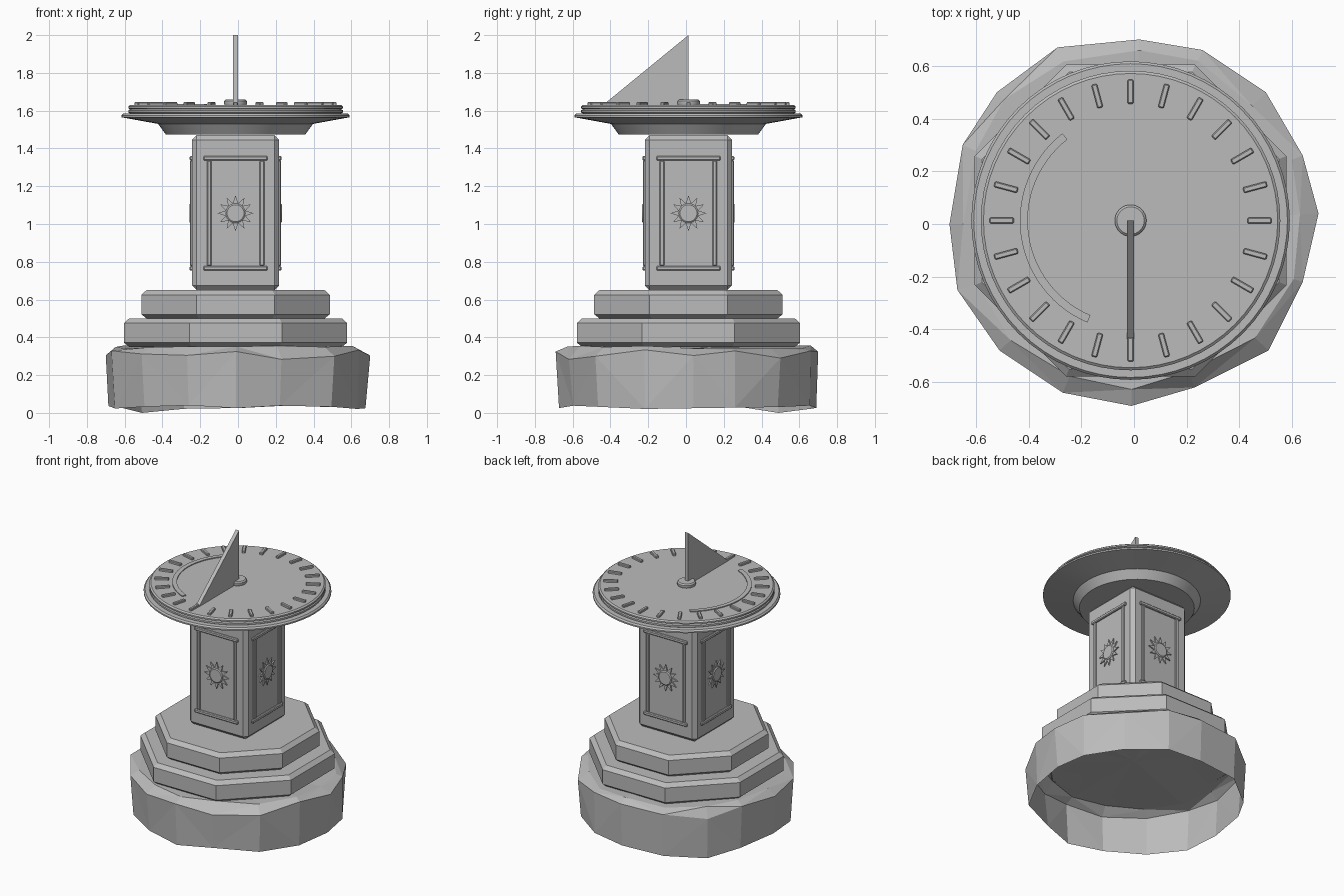
import bpy, bmesh, math, random
from mathutils import Matrix, Vector

cube = bpy.data.objects.get("Cube")
if cube:
    bpy.data.objects.remove(cube, do_unlink=True)

random.seed(4)
CENTRE = Vector((-0.013, 0.013, 0))

stone = bpy.data.materials.new("grey stone")
stone.use_nodes = True
stone.diffuse_color = (0.5, 0.5, 0.5, 1)
stone.node_tree.nodes["Principled BSDF"].inputs["Base Color"].default_value = (0.5, 0.5, 0.5, 1)


def finish(name, bm, matrix=Matrix(), bevel=0, smooth=False, segments=1, closed=True):
    """Turn a bmesh into a named stone object placed on the common axis."""
    if closed:
        bmesh.ops.recalc_face_normals(bm, faces=bm.faces[:])
    bm.transform(matrix)
    mesh = bpy.data.meshes.new(name)
    bm.to_mesh(mesh)
    bm.free()
    mesh.materials.append(stone)
    obj = bpy.data.objects.new(name, mesh)
    obj.location = CENTRE
    bpy.context.collection.objects.link(obj)
    if bevel:
        mod = obj.modifiers.new("soft edge", "BEVEL")
        mod.width = bevel
        mod.segments = segments
        mod.limit_method = "ANGLE"
    if smooth:
        bpy.ops.object.select_all(action="DESELECT")
        obj.select_set(True)
        bpy.context.view_layer.objects.active = obj
        bpy.ops.object.shade_smooth_by_angle(angle=math.radians(30))
    return obj


def box(name, size, matrix, bevel=0):
    bm = bmesh.new()
    bmesh.ops.create_cube(bm, size=1, matrix=Matrix.Diagonal((*size, 1)))
    return finish(name, bm, matrix, bevel)


def turned(name, profile, sides, phase=0.0, matrix=Matrix(), smooth=False):
    """Stack rings of (radius, height) into a capped solid."""
    bm = bmesh.new()
    rings = []
    for radius, z in profile:
        ring = []
        for i in range(sides):
            a = phase + math.tau * i / sides
            ring.append(bm.verts.new((radius * math.cos(a), radius * math.sin(a), z)))
        rings.append(ring)
    for low, high in zip(rings, rings[1:]):
        for i in range(sides):
            j = (i + 1) % sides
            bm.faces.new((low[i], low[j], high[j], high[i]))
    bm.faces.new(rings[0][::-1])
    bm.faces.new(rings[-1])
    return finish(name, bm, matrix, smooth=smooth)


def plate(name, outline, depth, matrix=Matrix(), bevel=0):
    """Extrude a flat outline upwards by depth."""
    bm = bmesh.new()
    face = bm.faces.new([bm.verts.new((x, y, 0)) for x, y in outline])
    new = bmesh.ops.extrude_face_region(bm, geom=[face])["geom"]
    verts = [v for v in new if isinstance(v, bmesh.types.BMVert)]
    bmesh.ops.translate(bm, verts=verts, vec=(0, 0, depth))
    return finish(name, bm, matrix, bevel)


def polar(radius, angle):
    return radius * math.cos(angle), radius * math.sin(angle)


# Rough rock footing: open below, chamfered rim, fan-shaped top
rock_outline = [(.70, .04), (.64, .26), (.50, .50), (.26, .66), (.02, .70), (-.29, .67),
                (-.52, .50), (-.65, .30), (-.70, 0), (-.67, -.25), (-.51, -.48), (-.27, -.64),
                (-.01, -.69), (.23, -.62), (.51, -.48), (.64, -.22)]
bm = bmesh.new()
bottom, shoulder, rim = [], [], []
for i, (x, y) in enumerate(rock_outline):
    foot = 0 if i == 6 else random.uniform(.02, .04)
    k = random.uniform(.96, 1)
    bottom.append(bm.verts.new((x * k, y * k, foot)))
    shoulder.append(bm.verts.new((x, y, random.uniform(.28, .34))))
    k = random.uniform(.89, .95)
    rim.append(bm.verts.new((x * k, y * k, random.uniform(.34, .36))))
hub = bm.verts.new((0, 0, .34))
count = len(rock_outline)
for i in range(count):
    j = (i + 1) % count
    for low, high in ((bottom, shoulder), (shoulder, rim)):
        if i % 2:
            bm.faces.new((low[i], low[j], high[j]))
            bm.faces.new((low[i], high[j], high[i]))
        else:
            bm.faces.new((low[i], low[j], high[i]))
            bm.faces.new((low[j], high[j], high[i]))
    bm.faces.new((rim[i], rim[j], hub))
rock = finish("rock_footing", bm, closed=False)
rock.location = (0, 0, 0)

# Two octagonal steps with chamfered edges
for name, radius, z in (("lower_step", .64, .35), ("upper_step", .54, .50)):
    turned(name, [(radius - .03, z), (radius, z + .022), (radius, z + .125), (radius - .03, z + .15)],
           8, math.pi / 8)

# Square pillar
box("pillar", (.46, .46, .82), Matrix.Translation((0, 0, 1.06)), bevel=.024)

# Raised frame and sun emblem on each pillar side
for side, label in enumerate(("front", "left", "back", "right")):
    turn = Matrix.Rotation(side * math.pi / 2, 4, "Z")

    def place(x, z, out=.23):
        return turn @ Matrix.Translation((x, -out, z))

    for z, end in ((1.348, "top"), (.765, "bottom")):
        box(f"{label}_frame_{end}", (.34, .026, .024), place(0, z), .005)
    for x, end in ((-.14, "a"), (.14, "b")):
        box(f"{label}_frame_side_{end}", (.024, .022, .56), place(x, 1.057), .005)
    outward = place(0, 1.057) @ Matrix.Rotation(math.pi / 2, 4, "X")
    rays = [polar((.095, .055)[i % 2], math.tau * i / 24) for i in range(24)]
    plate(f"{label}_sun_rays", rays, .008, outward)
    turned(f"{label}_sun_disc", [(.052, 0), (.052, .01), (.045, .015)], 24, 0, outward, True)

# Flared neck and table under the dial
turned("dial_table", [(.37, 1.475), (.41, 1.53), (.604, 1.565), (.604, 1.575), (.595, 1.585)],
       64, smooth=True)

# Dial plate with rounded edge
turned("dial_plate", [(.55, 1.58), (.568, 1.59), (.568, 1.602), (.558, 1.608), (.568, 1.612),
                      (.568, 1.622), (.558, 1.63)], 64, smooth=True)

# Hour marks
for hour in range(24):
    spin = Matrix.Rotation(math.tau * hour / 24, 4, "Z")
    box(f"hour_mark_{hour + 1}", (.092, .022, .02),
        spin @ Matrix.Translation((.489, 0, 1.635)), .004)

# Thin raised arc on one half of the dial
angles = [math.radians(128 + 119 * i / 28) for i in range(29)]
arc = [polar(.42, a) for a in angles] + [polar(.39, a) for a in reversed(angles)]
plate("dial_arc", arc, .008, Matrix.Translation((0, 0, 1.628)))

# Central boss
turned("dial_boss", [(.055, 1.625), (.06, 1.635), (.06, 1.65), (.052, 1.658)], 32, smooth=True)

# Triangular shadow-casting fin
upright = Matrix(((0, 0, 1, -.013), (1, 0, 0, 0), (0, 1, 0, 0), (0, 0, 0, 1)))
plate("shadow_fin", [(0, 1.625), (0, 2), (-.45, 1.632), (-.45, 1.625)], .026, upright)
